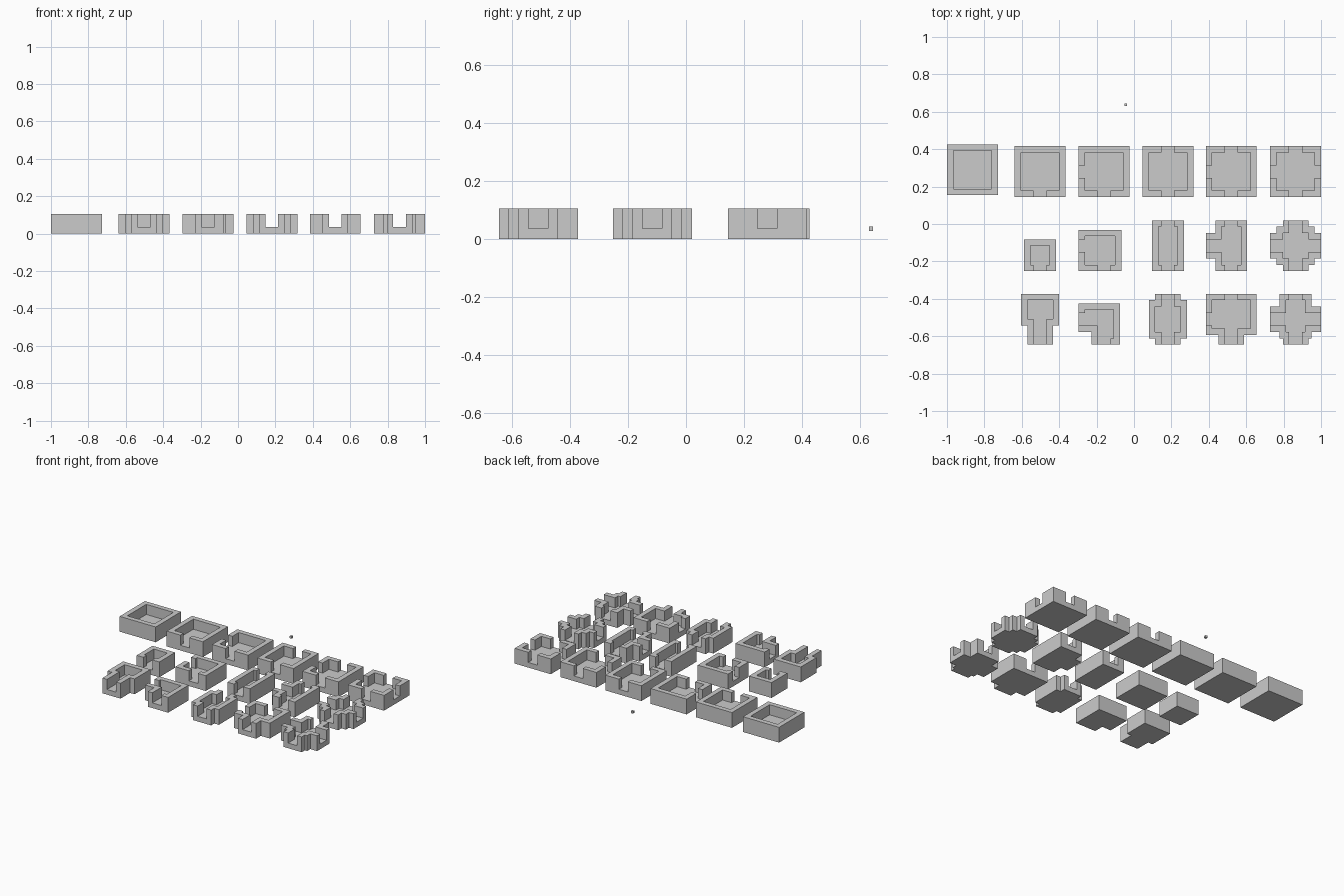
import bpy, bmesh

if "Cube" in bpy.data.objects:
    bpy.data.objects.remove(bpy.data.objects["Cube"])

U = 0.034                      # wall thickness, floor thickness and layout unit
FLOOR, WALL = U * 1.03, U * 3.06
COLS = [-0.864, -0.502, -0.160, 0.181, 0.520, 0.864]
ROWS = [0.280, -0.116, -0.509]


def sq(n):
    return (-n, -n, n, n)


# door openings / corridors cut from the tile edge to the room
DOORS = {'N': (-1, 0, 1, 4), 'S': (-1, -4, 1, 0), 'W': (-4, -1, 0, 1), 'E': (0, -1, 4, 1)}


def room(name, x, y, outer, inner, doors):
    """Flat slab with raised walls: outer rects are solid, inner rects drop to floor level."""
    inner = inner + [DOORS[d] for d in doors]
    xs = sorted({v for r in outer + inner for v in (r[0], r[2])})
    ys = sorted({v for r in outer + inner for v in (r[1], r[3])})

    def height(i, j):
        if not (0 <= i < len(xs) - 1 and 0 <= j < len(ys) - 1):
            return 0
        cx, cy = (xs[i] + xs[i + 1]) / 2, (ys[j] + ys[j + 1]) / 2
        hit = lambda rs: any(a < cx < c and b < cy < d for a, b, c, d in rs)
        return 0 if not hit(outer) else 1 if hit(inner) else 2

    bm = bmesh.new()
    levels = [0, FLOOR, WALL]

    def face(pts):
        bm.faces.new([bm.verts.new((x + p[0] * U, y + p[1] * U, p[2])) for p in pts])

    for i in range(len(xs) - 1):
        for j in range(len(ys) - 1):
            h = height(i, j)
            if not h:
                continue
            c = [(xs[i], ys[j]), (xs[i + 1], ys[j]), (xs[i + 1], ys[j + 1]), (xs[i], ys[j + 1])]
            face([(*p, levels[h]) for p in c])
            face([(*p, 0) for p in reversed(c)])
            for k, (di, dj) in enumerate([(0, -1), (1, 0), (0, 1), (-1, 0)]):
                a, b = c[k], c[(k + 1) % 4]
                for lv in range(height(i + di, j + dj), h):
                    z0, z1 = levels[lv], levels[lv + 1]
                    face([(*a, z0), (*b, z0), (*b, z1), (*a, z1)])
    bmesh.ops.remove_doubles(bm, verts=bm.verts, dist=1e-5)
    bmesh.ops.dissolve_limit(bm, angle_limit=0.01, verts=bm.verts, edges=bm.edges)
    me = bpy.data.meshes.new(name)
    bm.to_mesh(me)
    bm.free()
    bpy.context.collection.objects.link(bpy.data.objects.new(name, me))


# back row: large square rooms
for c, doors in enumerate(['', 'S', 'SW', 'NS', 'NSW', 'NSEW']):
    room(f"large_room_{c + 1}", COLS[c], ROWS[0] + (0.01 if c == 0 else 0),
         [sq(4)], [sq(3)], doors)

CROSS = [(-4, -2, 4, 2), (-2, -4, 2, 4)]
# (column, row, outer rects, inner rects, doors)
SMALL = [
    # middle row
    (1, 1, [(-2.5, -4, 2.5, 1)], [(-1.5, -3, 1.5, 0)], ''),
    (2, 1, [(-4, -4, 2.75, 2.5)], [(-3, -3, 1.75, 1.5)], 'SW'),
    (3, 1, [(-2.5, -4, 2.5, 4)], [(-1.5, -3, 1.5, 3)], 'NS'),
    (4, 1, [(-2.5, -4, 2.5, 4), (-4, -2, 0, 2)], [(-1.5, -3, 1.5, 3)], 'NSW'),
    (5, 1, CROSS + [sq(3)], [sq(2)], 'NSEW'),
    # front row
    (1, 2, [(-3, -1, 3, 4), (-2, -4, 2, 0)], [(-2, 0, 2, 3)], 'S'),
    (2, 2, [(-4, -2, 2.5, 2.5), (-2, -4, 2.5, 0)],
     [(-3, -1, 1.5, 1.5), (-1, -3, 1.5, 0)], 'SW'),
    (3, 2, [sq(3), (-2, -4, 2, 4)], [sq(2)], 'NS'),
    (4, 2, [(-4, -2.5, 4, 4), (-2, -4, 2, 0)], [(-3, -1.5, 3, 3)], 'NSW'),
    (5, 2, CROSS + [(-2.5, -3, 2.5, 4)], [(-1.5, -2, 1.5, 3)], 'NSEW'),
]
for c, r, outer, inner, doors in SMALL:
    if (c, r) == (1, 1):
        inner = inner + [(-1, -4, 1, -2)]   # short doorway in the smallest room
    room(f"small_room_{r}_{c}", COLS[c], ROWS[r], outer, inner, doors)

# tiny loose cube behind the rooms
bpy.ops.mesh.primitive_cube_add(size=0.015, location=(-0.044, 0.6375, 0.035))
bpy.context.object.name = "marker_cube"
